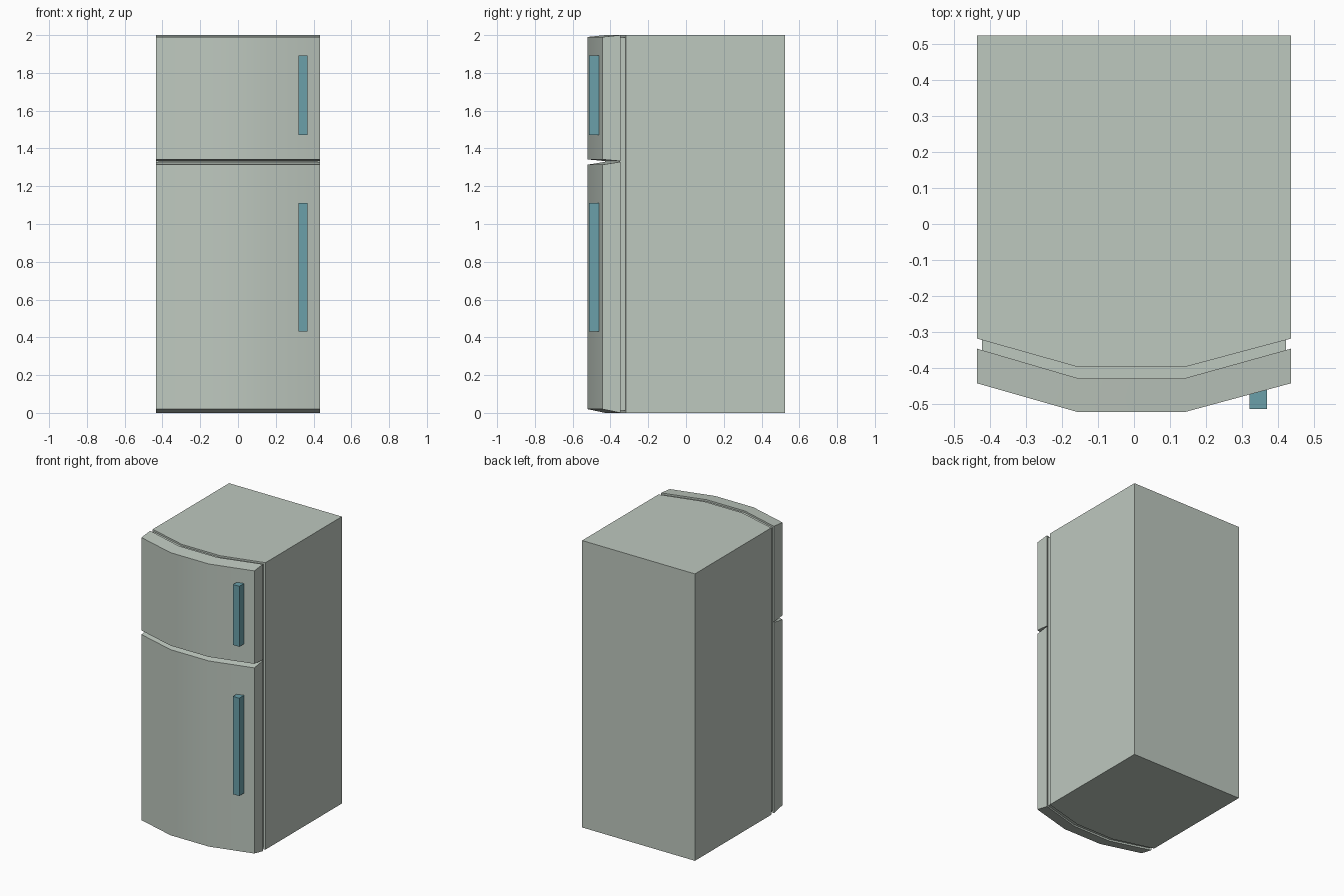
import bpy, bmesh, math

if "Cube" in bpy.data.objects:
    bpy.data.objects.remove(bpy.data.objects["Cube"])

def material(name, rgb):
    m = bpy.data.materials.new(name)
    m.diffuse_color = (*rgb, 1)
    m.use_nodes = True
    m.node_tree.nodes["Principled BSDF"].inputs["Base Color"].default_value = m.diffuse_color
    return m

SHELL = material("pale_grey_green", (0.515, 0.578, 0.520))
TEAL = material("handle_teal", (0.147, 0.352, 0.402))

def slab(name, xs, back, front, z_back, z_front, mat):
    """Solid lofted across xs; back/front give y at each x, z pairs are (bottom, top)."""
    bm = bmesh.new()
    rings = []
    for x, yb, yf in zip(xs, back, front):
        rings.append([bm.verts.new(p) for p in (
            (x, yb, z_back[0]), (x, yf, z_front[0]),
            (x, yf, z_front[1]), (x, yb, z_back[1]))])
    for a, b in zip(rings, rings[1:]):
        for i in range(4):
            j = (i + 1) % 4
            bm.faces.new((a[i], a[j], b[j], b[i]))
    bm.faces.new(rings[0])
    bm.faces.new(rings[-1])
    bmesh.ops.recalc_face_normals(bm, faces=bm.faces)
    me = bpy.data.meshes.new(name)
    bm.to_mesh(me)
    bm.free()
    me.materials.append(mat)
    ob = bpy.data.objects.new(name, me)
    bpy.context.collection.objects.link(ob)
    bpy.ops.object.select_all(action='DESELECT')
    ob.select_set(True)
    bpy.context.view_layer.objects.active = ob
    bpy.ops.object.shade_smooth_by_angle(angle=math.radians(30))
    return ob

# Bowed front shared by cabinet, seal and doors
XS = (-0.435, -0.155, 0.14, 0.435)
CABINET_FRONT = (-0.318, -0.397, -0.397, -0.318)
DOOR_BACK = (-0.346, -0.428, -0.428, -0.346)
DOOR_FRONT = (-0.442, -0.522, -0.522, -0.442)

# Cabinet
slab("cabinet", XS, (0.523,) * 4, CABINET_FRONT, (0, 2), (0, 2), SHELL)

# Recessed seal between cabinet and doors
slab("door_seal", (-0.422, -0.155, 0.14, 0.422),
     (-0.321, -0.396, -0.396, -0.321), (-0.351, -0.429, -0.429, -0.351),
     (0.012, 1.988), (0.012, 1.988), SHELL)

# Doors, with slightly tapered top and bottom edges
slab("fridge_door", XS, DOOR_BACK, DOOR_FRONT, (0, 1.329), (0.02, 1.314), SHELL)
slab("freezer_door", XS, DOOR_BACK, DOOR_FRONT, (1.333, 2), (1.342, 1.99), SHELL)

# Handles
for name, z in (("fridge_handle", (0.43, 1.112)), ("freezer_handle", (1.47, 1.892))):
    slab(name, (0.321, 0.369), (-0.458,) * 2, (-0.513,) * 2, z, z, TEAL)
